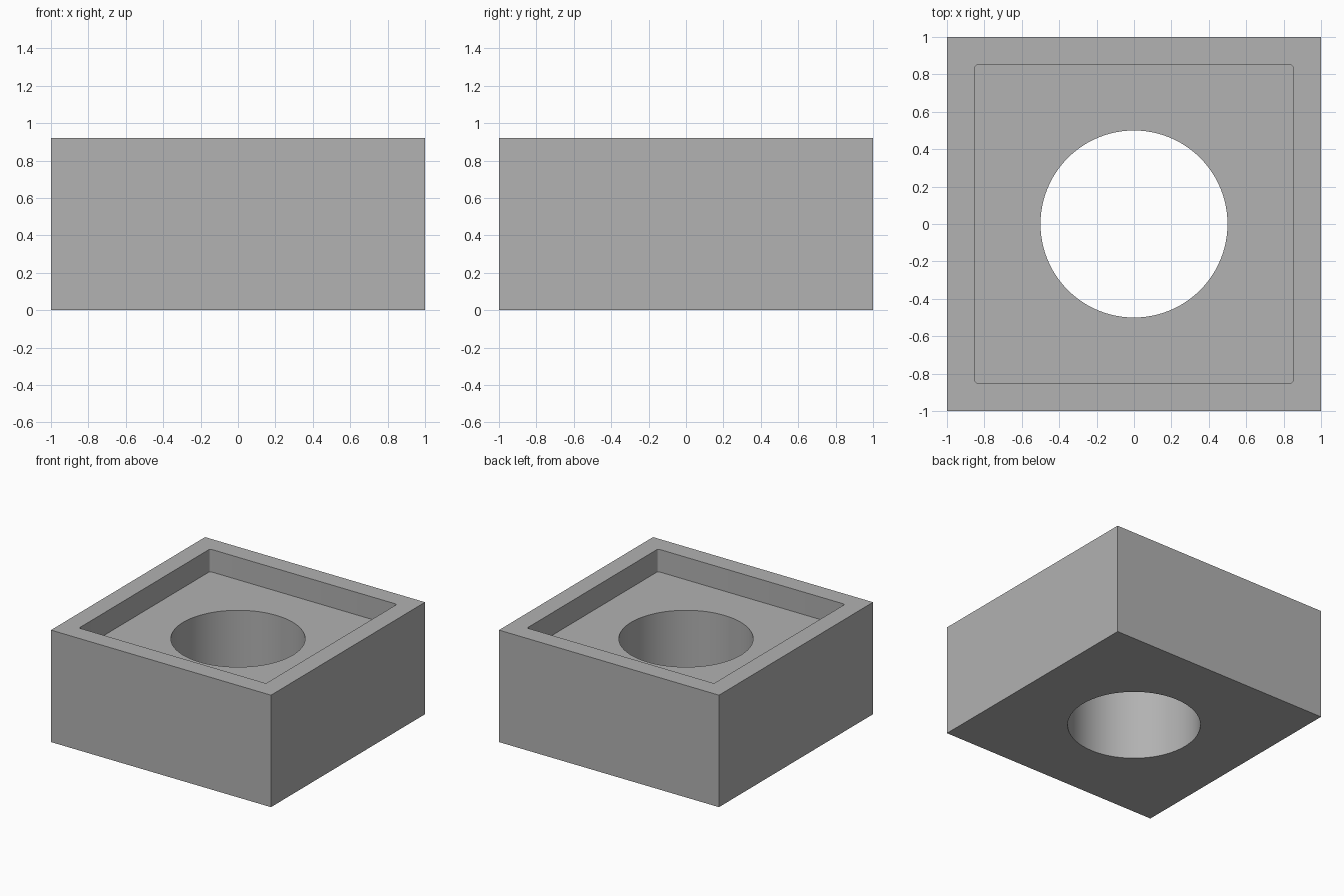
import bpy
import bmesh
from math import radians

SIZE, HEIGHT = 2.0, 0.92
RECESS_SIZE, RECESS_DEPTH, CORNER_RADIUS = 1.70, 0.185, 0.015
HOLE_RADIUS = 0.5

default_cube = bpy.data.objects.get("Cube")
if default_cube:
    bpy.data.objects.remove(default_cube, do_unlink=True)

# One plain grey for the whole block
grey = bpy.data.materials.new("plain grey")
grey.use_nodes = True
colour = (0.445, 0.445, 0.445, 1)
grey.diffuse_color = colour
grey.node_tree.nodes["Principled BSDF"].inputs["Base Color"].default_value = colour


def add_box(name, width, bottom, top, corner=0):
    """Square box between two heights, with optionally rounded upright edges."""
    bm = bmesh.new()
    bmesh.ops.create_cube(bm, size=1)
    for v in bm.verts:
        v.co.x *= width
        v.co.y *= width
        v.co.z = top if v.co.z > 0 else bottom
    if corner:
        upright = [e for e in bm.edges if abs(e.verts[0].co.z - e.verts[1].co.z) > 0.01]
        bmesh.ops.bevel(bm, geom=upright, offset=corner, segments=4,
                        profile=0.5, affect='EDGES')
    mesh = bpy.data.meshes.new(name)
    bm.to_mesh(mesh)
    bm.free()
    mesh.materials.append(grey)
    obj = bpy.data.objects.new(name, mesh)
    bpy.context.collection.objects.link(obj)
    return obj


# Solid body and the two shapes taken out of it
block = add_box("square_block", SIZE, 0, HEIGHT)
recess = add_box("recess_cutter", RECESS_SIZE, HEIGHT - RECESS_DEPTH,
                 HEIGHT + 0.2, CORNER_RADIUS)
bpy.ops.mesh.primitive_cylinder_add(vertices=96, radius=HOLE_RADIUS, depth=3)
hole = bpy.context.object
hole.name = "hole_cutter"
hole.data.materials.append(grey)

# Cut the shallow top recess, then the round through hole
bpy.ops.object.select_all(action='DESELECT')
block.select_set(True)
bpy.context.view_layer.objects.active = block
for cutter in (recess, hole):
    cutter.hide_render = True
    cut = block.modifiers.new(cutter.name, 'BOOLEAN')
    cut.operation = 'DIFFERENCE'
    cut.solver = 'EXACT'
    cut.object = cutter
    bpy.ops.object.modifier_apply(modifier=cut.name)
    bpy.data.objects.remove(cutter, do_unlink=True)

# Smooth hole wall and recess corners, crisp edges elsewhere
bpy.ops.object.shade_smooth_by_angle(angle=radians(30))
